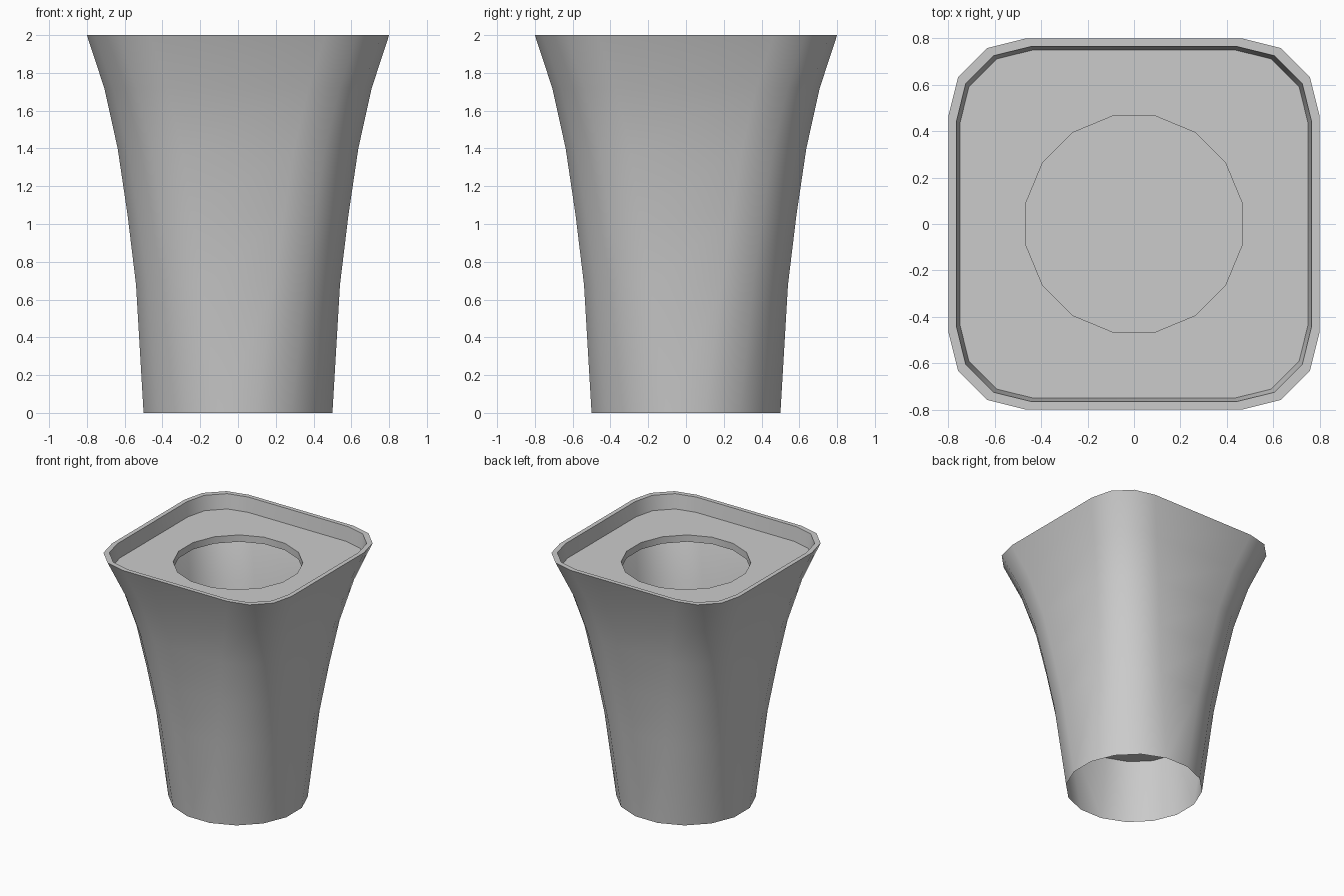
import bpy, math

if "Cube" in bpy.data.objects:
    bpy.data.objects.remove(bpy.data.objects["Cube"])

# 16-sided unit cross-sections (half width 1): round at the base, rounded square at the top
R = 1 / math.cos(math.radians(11.25))
ROUND = [(R * math.cos(math.radians(a)), R * math.sin(math.radians(a))) for a in (11.25, 33.75, 56.25, 78.75)]
SQUARE = [(1.0, 0.58), (0.948, 0.79), (0.79, 0.948), (0.58, 1.0)]


def loop(z, half, blend):
    """Ring of 16 points: quarter section blended round->square, turned four times."""
    quarter = [((r[0] + (s[0] - r[0]) * blend) * half, (r[1] + (s[1] - r[1]) * blend) * half)
               for r, s in zip(ROUND, SQUARE)]
    pts = []
    for _ in range(4):
        pts += [(x, y, z) for x, y in quarter]
        quarter = [(-y, x) for x, y in quarter]
    return pts


def loft(name, loops, cap=False):
    """Join successive rings with quads, optionally filling the last ring."""
    n = 16
    verts = [p for ring in loops for p in ring]
    faces = [(k * n + i, k * n + (i + 1) % n, (k + 1) * n + (i + 1) % n, (k + 1) * n + i)
             for k in range(len(loops) - 1) for i in range(n)]
    if cap:
        faces.append(tuple(range(len(verts) - n, len(verts))))
    mesh = bpy.data.meshes.new(name)
    mesh.from_pydata(verts, [], faces)
    ob = bpy.data.objects.new(name, mesh)
    bpy.context.collection.objects.link(ob)
    bpy.ops.object.select_all(action='DESELECT')
    ob.select_set(True)
    bpy.context.view_layer.objects.active = ob
    bpy.ops.object.shade_smooth_by_angle(angle=math.radians(32))
    return ob


# Flared outer wall, open underneath, with the rim and inner lip
wall = [(0, 0.50, 0), (0.68, 0.54, 0.40), (1.05, 0.585, 0.57), (1.40, 0.637, 0.70),
        (1.72, 0.708, 0.86), (2.0, 0.80, 1), (2.0, 0.765, 1), (1.885, 0.75, 1)]
loft("pot_wall", [loop(*w) for w in wall])

# Recessed top plate with a round opening
plate = [(1.885, 0.75, 1), (1.885, 0.465, 0), (1.83, 0.465, 0), (1.83, 0.738, 0.92)]
loft("top_plate", [loop(*p) for p in plate])

# Raised inner floor
loft("inner_floor", [loop(0.56, 0.531, 0.33)], cap=True)
